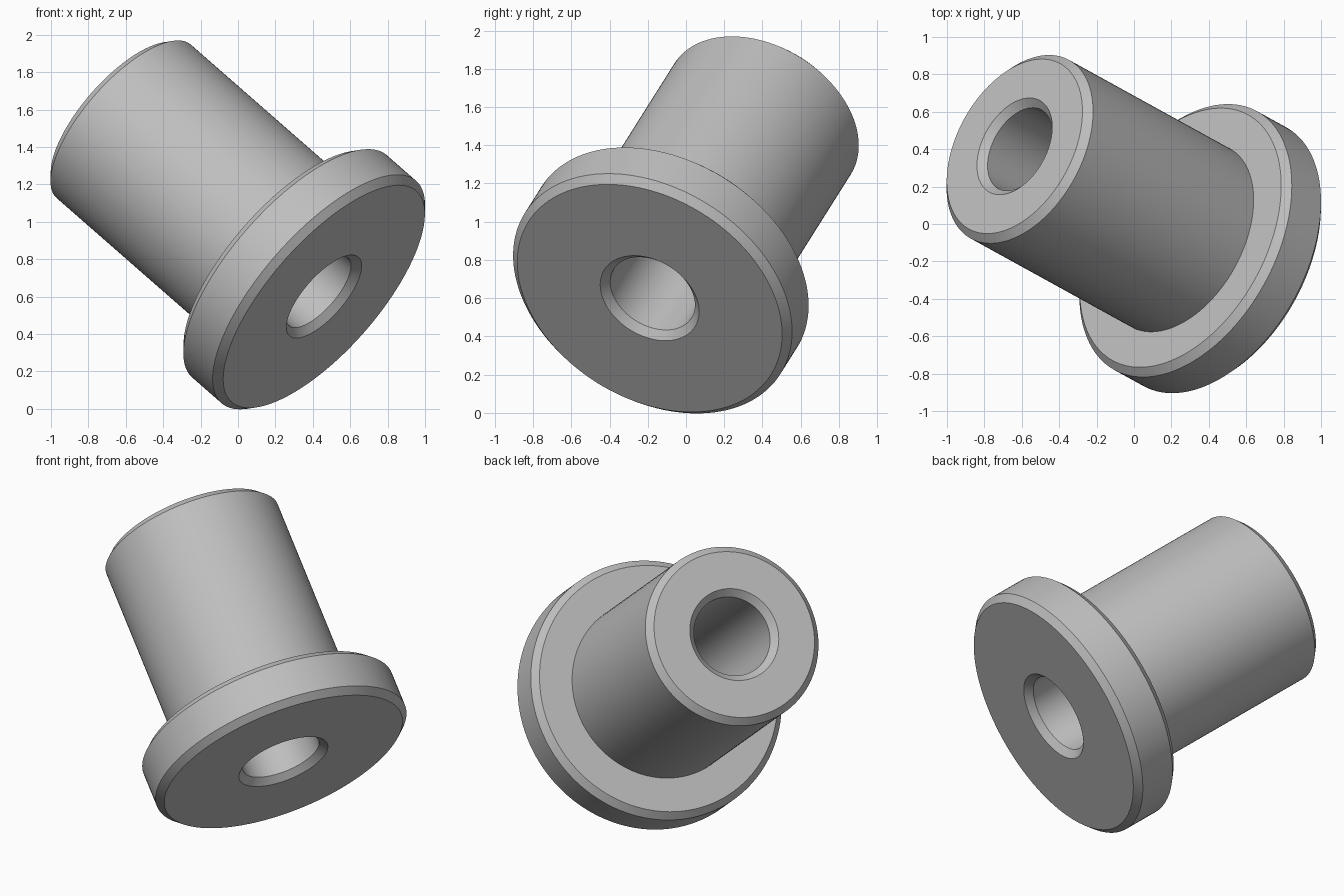
import bpy
import bmesh
from math import radians, tau
from mathutils import Vector

cube = bpy.data.objects.get("Cube")
if cube:
    bpy.data.objects.remove(cube, do_unlink=True)

# Plain grey material
grey = bpy.data.materials.new("grey")
grey.use_nodes = True
colour = (0.52, 0.52, 0.52, 1)
grey.diffuse_color = colour
grey.node_tree.nodes["Principled BSDF"].inputs["Base Color"].default_value = colour

# Main dimensions
LENGTH, FLANGE_DEPTH, CHAMFER = 1.58, 0.305, 0.04
FLANGE_R, BARREL_R, BORE_R = 0.79, 0.545, 0.24

# Closed half section (radius, distance along axis)
section = [
    (BORE_R + CHAMFER, 0),
    (FLANGE_R - CHAMFER, 0),
    (FLANGE_R, CHAMFER),
    (FLANGE_R, FLANGE_DEPTH - CHAMFER),
    (FLANGE_R - CHAMFER, FLANGE_DEPTH),
    (BARREL_R, FLANGE_DEPTH),
    (BARREL_R, LENGTH - CHAMFER),
    (BARREL_R - CHAMFER, LENGTH),
    (BORE_R + CHAMFER, LENGTH),
    (BORE_R, LENGTH - CHAMFER),
    (BORE_R, CHAMFER),
]

# Turn the section around the axis
bm = bmesh.new()
verts = [bm.verts.new((r, 0, h)) for r, h in section]
edges = [bm.edges.new((v, verts[i - 1])) for i, v in enumerate(verts)]
bmesh.ops.spin(bm, geom=verts + edges, cent=(0, 0, 0), axis=(0, 0, 1),
               angle=tau, steps=128, use_merge=True)
bmesh.ops.remove_doubles(bm, verts=bm.verts, dist=0.0001)
bmesh.ops.recalc_face_normals(bm, faces=bm.faces)
mesh = bpy.data.meshes.new("flanged_bushing")
bm.to_mesh(mesh)
bm.free()
mesh.materials.append(grey)

# Tilt the bushing about the centre of its flange face
bushing = bpy.data.objects.new("flanged_bushing", mesh)
bpy.context.collection.objects.link(bushing)
axis = Vector((-0.695, 0.383, 0.608))
bushing.rotation_euler = axis.to_track_quat("Z", "Y").to_euler()
bushing.location = (0.46, -0.19, 0.60)

# Smooth round walls, crisp chamfers
bpy.ops.object.select_all(action="DESELECT")
bushing.select_set(True)
bpy.context.view_layer.objects.active = bushing
bpy.ops.object.shade_smooth_by_angle(angle=radians(30))
